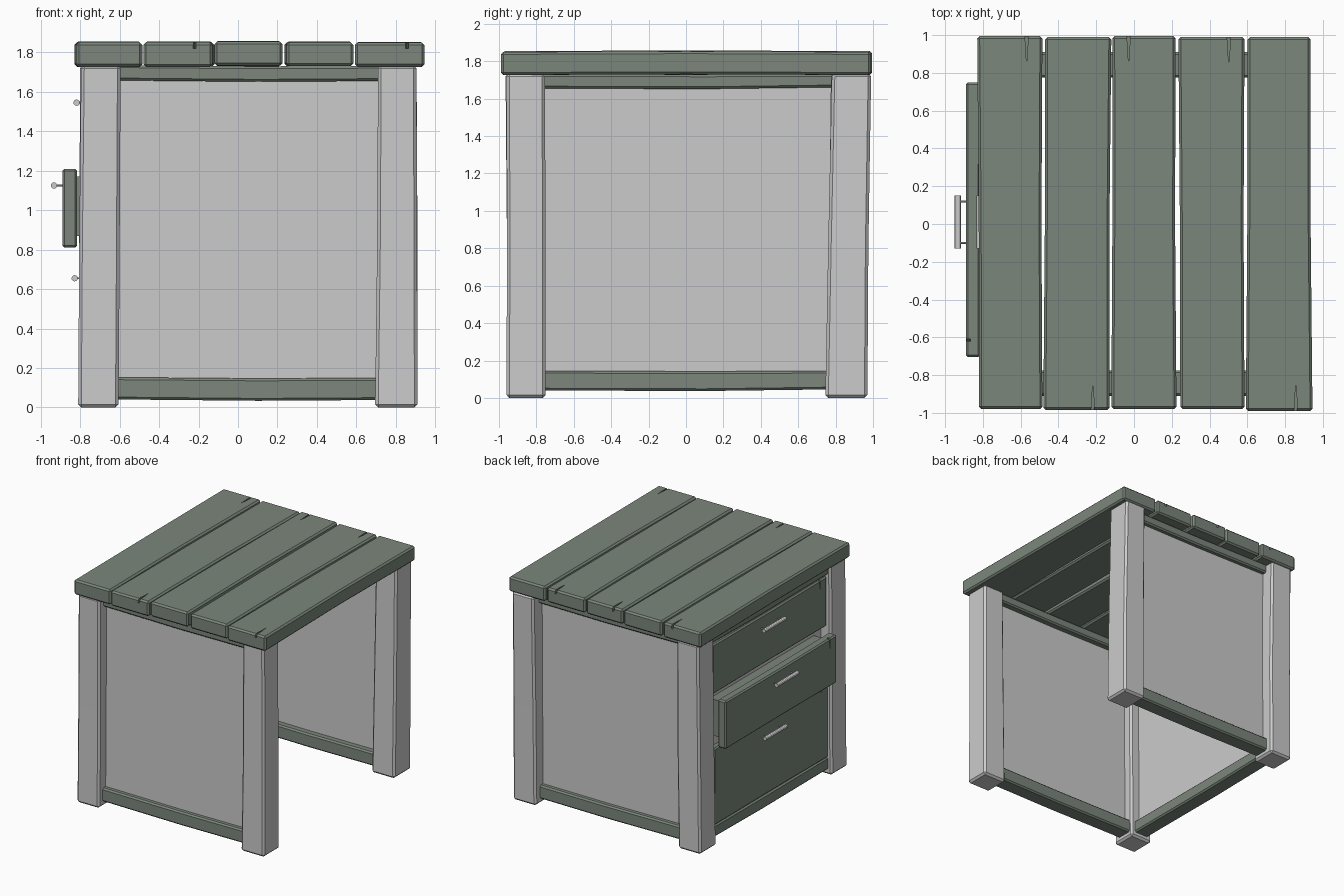
import bpy, bmesh, math, random
from mathutils import Vector

if "Cube" in bpy.data.objects:
    bpy.data.objects.remove(bpy.data.objects["Cube"])

random.seed(4)
green = bpy.data.materials.new("dark_green_paint")
green.diffuse_color = (0.20, 0.24, 0.20, 1)
green.use_nodes = True
green.node_tree.nodes["Principled BSDF"].inputs["Base Color"].default_value = green.diffuse_color


def place(axis, t, u, v):
    return {"x": (t, u, v), "y": (u, t, v), "z": (u, v, t)}[axis]


def beam(name, axis, sections, mat=None, bevel=0.014):
    """Loft rectangles (t, u0, u1, v0, v1) along an axis, with chamfered edges."""
    bm = bmesh.new()
    rings = []
    for t, u0, u1, v0, v1 in sections:
        corners = ((u0, v0), (u1, v0), (u1, v1), (u0, v1))
        rings.append([bm.verts.new(place(axis, t, u, v)) for u, v in corners])
    for a, b in zip(rings, rings[1:]):
        for i in range(4):
            j = (i + 1) % 4
            bm.faces.new((a[i], a[j], b[j], b[i]))
    bm.faces.new(rings[0])
    bm.faces.new(rings[-1])
    bmesh.ops.recalc_face_normals(bm, faces=bm.faces)
    me = bpy.data.meshes.new(name)
    bm.to_mesh(me)
    bm.free()
    ob = bpy.data.objects.new(name, me)
    bpy.context.collection.objects.link(ob)
    if mat:
        me.materials.append(mat)
    if bevel:
        m = ob.modifiers.new("chamfer", "BEVEL")
        m.width, m.segments = bevel, 1
        m.limit_method, m.angle_limit = "ANGLE", math.radians(40)
    return ob


def box(name, x0, x1, y0, y1, z0, z1, mat=None, bevel=0.0):
    return beam(name, "z", [(z0, x0, x1, y0, y1), (z1, x0, x1, y0, y1)], mat, bevel)


def crack(ob, pts, depth):
    """Cut a thin wedge-shaped split; pts is an outline, depth a vector through it."""
    bm = bmesh.new()
    d = Vector(depth)
    lo = [bm.verts.new(p) for p in pts]
    hi = [bm.verts.new(Vector(p) + d) for p in pts]
    n = len(pts)
    bm.faces.new(lo)
    bm.faces.new(hi)
    for i in range(n):
        j = (i + 1) % n
        bm.faces.new((lo[i], lo[j], hi[j], hi[i]))
    bmesh.ops.recalc_face_normals(bm, faces=bm.faces)
    me = bpy.data.meshes.new("crack_cutter")
    bm.to_mesh(me)
    bm.free()
    cutter = bpy.data.objects.new("crack_cutter", me)
    bpy.context.collection.objects.link(cutter)
    cutter.hide_render = True
    cutter.hide_viewport = True
    m = ob.modifiers.new("crack", "BOOLEAN")
    m.operation, m.object, m.solver = "DIFFERENCE", cutter, "EXACT"


def rod(name, p, q, r, sides=12):
    p, q = Vector(p), Vector(q)
    bpy.ops.mesh.primitive_cylinder_add(vertices=sides, radius=r, depth=(q - p).length,
                                        location=(p + q) / 2)
    ob = bpy.context.object
    ob.name = name
    ob.rotation_mode = "QUATERNION"
    ob.rotation_quaternion = (q - p).to_track_quat("Z", "Y")
    bpy.ops.object.shade_smooth_by_angle()


# legs, slightly crooked
beam("front_left_leg", "z", [(0, -.81, -.605, -.96, -.75), (.8, -.805, -.60, -.957, -.752),
                             (1.735, -.795, -.595, -.965, -.755)], bevel=.016)
beam("front_right_leg", "z", [(0, .695, .91, -.96, -.75), (.8, .705, .908, -.957, -.75),
                              (1.735, .71, .905, -.96, -.755)], bevel=.016)
beam("back_left_leg", "z", [(0, -.81, -.605, .755, .97), (.8, -.805, -.595, .765, .975),
                            (1.735, -.80, -.60, .775, .985)], bevel=.016)
beam("back_right_leg", "z", [(0, .70, .91, .745, .97), (.8, .705, .91, .76, .975),
                             (1.735, .71, .905, .78, .99)], bevel=.016)

# table top planks: x range at the front end, x range at the back end, y range
planks = [((-.82, -.485), (-.83, -.485), -.98, .995), ((-.48, -.13), (-.47, -.12), -.985, .99),
          ((-.12, .225), (-.115, .22), -.98, .995), ((.245, .585), (.235, .585), -.98, .99),
          ((.592, .945), (.602, .935), -.99, .99)]
splits = [(-.57, 1), (-.22, -1), (-.03, 1), (.50, 1), (.855, -1)]
for i, ((a0, a1), (b0, b1), y0, y1) in enumerate(planks):
    w = random.uniform(-.006, .006)
    zb, zt = 1.73 + random.uniform(-.004, .004), 1.853 + random.uniform(-.005, .003)
    ob = beam(f"top_plank_{i + 1}", "y", [
        (y0, a0, a1, zb, zt), (0, (a0 + b0) / 2 + .003, (a1 + b1) / 2 - .005, zb - w, zt + .004),
        (y1, b0, b1, zb, zt)], green, .013)
    x, s = splits[i]
    crack(ob, [(x - .009, s * 1.02, 1.82), (x + .009, s * 1.02, 1.82), (x + .007, s * .92, 1.82),
               (x + .001, s * .85, 1.82), (x - .003, s * .92, 1.82)], (0, 0, .06))

# front and back rails with gray panels set between them
for side, s in (("front", -1), ("back", 1)):
    y0, y1 = sorted((s * .91, s * .775))
    for level, z0, z1 in (("bottom", .038, .15), ("top", 1.655, 1.732)):
        beam(f"{side}_{level}_rail", "x", [(-.63, y0, y1, z0 + .003, z1 + .003),
             (.1, y0, y1, z0 - .004, z1 - .003), (.73, y0, y1, z0, z1)], green, .012)
    p0, p1 = sorted((s * .87, s * .83))
    box(f"{side}_panel", -.63, .73, p0, p1, .12, 1.68)

# drawer side (left): rails and backing panel
for level, z0, z1 in (("bottom", .04, .145), ("top", 1.655, 1.732)):
    beam(f"left_{level}_rail", "y", [(-.78, -.775, -.64, z0, z1), (.1, -.775, -.64, z0 - .003, z1 - .003),
         (.79, -.775, -.64, z0 + .006, z1)], green, .012)
box("left_panel", -.71, -.68, -.77, .78, .12, 1.68)


def drawer(name, xf, thick, y0, y1, z0, z1, zh):
    ob = beam(name + "_drawer_front", "y", [
        (y0, xf, xf + thick, z0, z1), (0, xf, xf + thick, z0 + .003, z1 - .005),
        (y1, xf, xf + thick, z0, z1 - .002)], green, .011)
    y = y0 + .09
    crack(ob, [(xf - .02, y - .008, z1 + .02), (xf - .02, y + .008, z1 + .02),
               (xf - .02, y + .005, z1 - .04), (xf - .02, y - .004, z1 - .09)], (.045, 0, 0))
    # bar handle on two posts
    xh = xf - .043
    rod(name + "_handle_bar", (xh, -.13, zh), (xh, .15, zh), .016)
    for k, yp in enumerate((-.10, .12)):
        rod(f"{name}_handle_post_{k + 1}", (xh, yp, zh), (xf + .01, yp, zh), .005, 8)


drawer("upper", -.775, .06, -.74, .755, 1.235, 1.65, 1.545)
drawer("middle", -.89, .075, -.705, .75, .81, 1.21, 1.125)
drawer("lower", -.785, .06, -.74, .75, .15, .79, .655)
# body of the half-open middle drawer
box("middle_drawer_body", -.82, -.70, -.66, .70, .87, 1.17, green)
